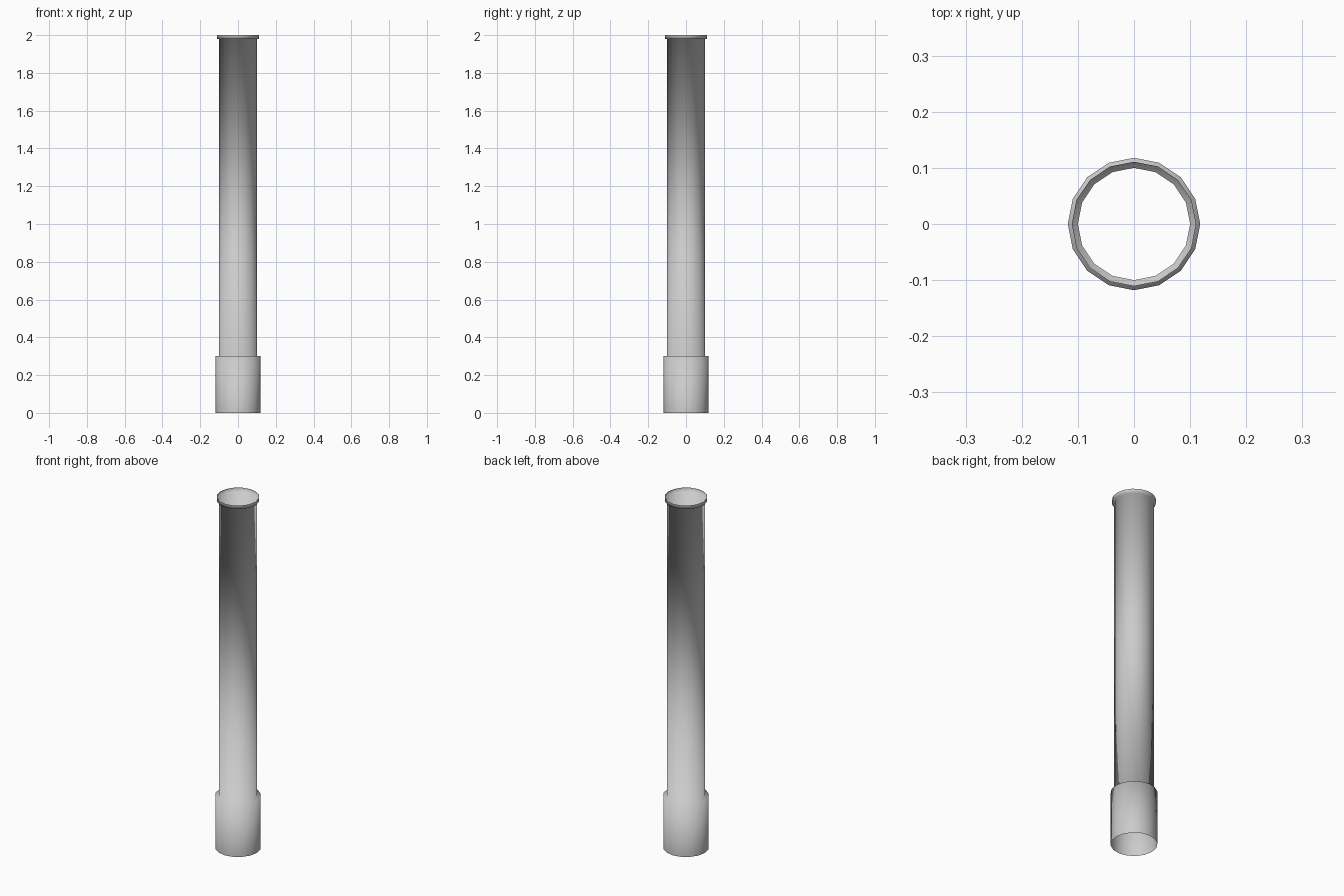
import bpy, bmesh, math

if "Cube" in bpy.data.objects:
    bpy.data.objects.remove(bpy.data.objects["Cube"])

SIDES = 16
# Radius and height from the bottom socket up to the top lip
PROFILE = [(0.118, 0.0), (0.118, 0.3), (0.1, 0.3),
           (0.1, 1.98), (0.111, 1.98), (0.111, 2.0)]

# Thin open pipe: a ring of vertices per profile point, bridged by quads
bm = bmesh.new()
rings = []
for r, z in PROFILE:
    angles = [2 * math.pi * i / SIDES for i in range(SIDES)]
    rings.append([bm.verts.new((r * math.cos(a), r * math.sin(a), z)) for a in angles])
for low, high in zip(rings, rings[1:]):
    for i in range(SIDES):
        j = (i + 1) % SIDES
        face = bm.faces.new((low[i], low[j], high[j], high[i]))
        face.smooth = True

mesh = bpy.data.meshes.new("pipe")
bm.to_mesh(mesh)
bm.free()
bpy.context.collection.objects.link(bpy.data.objects.new("pipe", mesh))
